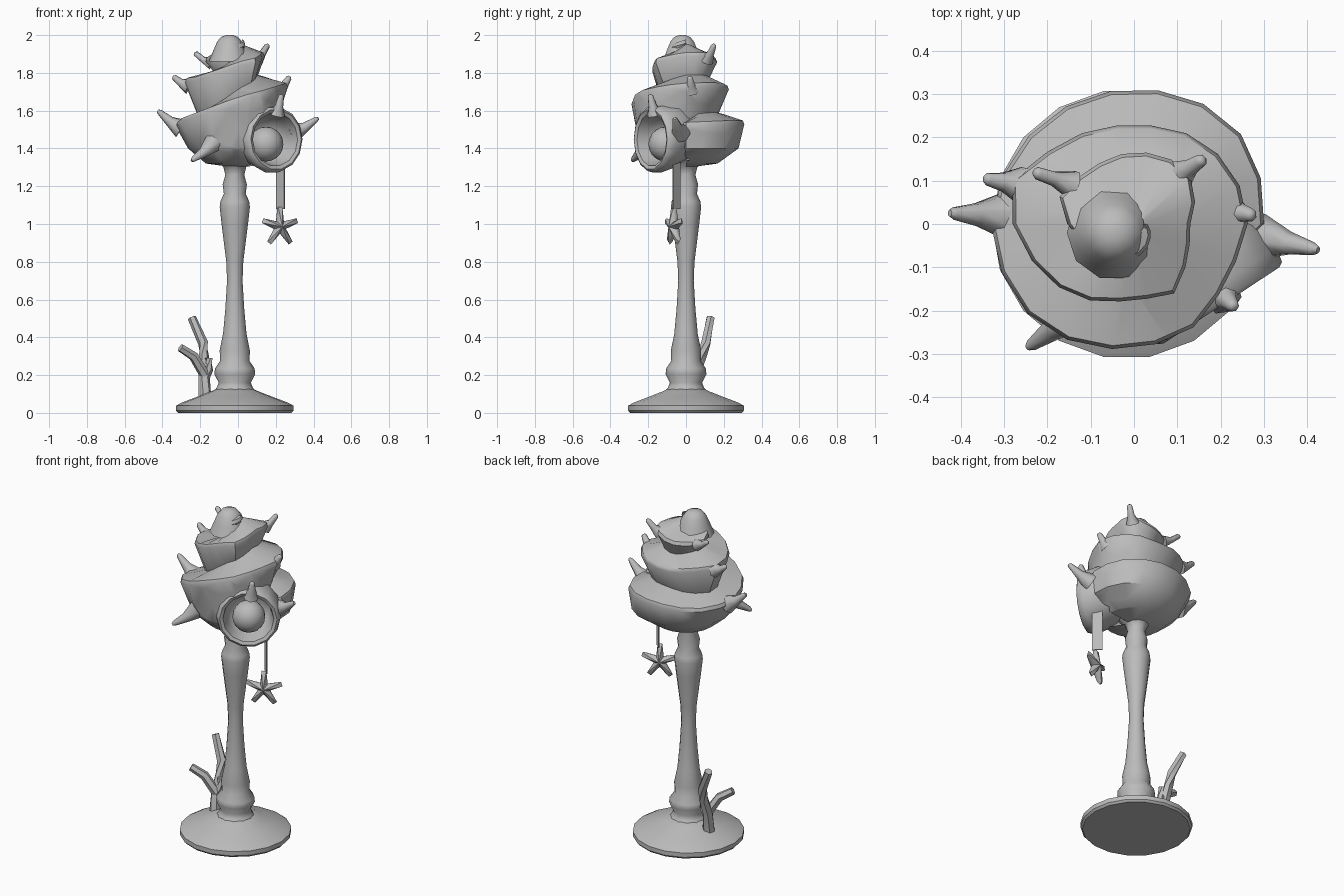
import bpy, bmesh, math
from mathutils import Vector, Matrix

if "Cube" in bpy.data.objects:
    bpy.data.objects.remove(bpy.data.objects["Cube"])

grey = bpy.data.materials.new("grey")
grey.diffuse_color = (0.5, 0.5, 0.5, 1)
grey.use_nodes = True
grey.node_tree.nodes["Principled BSDF"].inputs["Base Color"].default_value = grey.diffuse_color


def finish(name, bm, angle=40):
    bmesh.ops.remove_doubles(bm, verts=bm.verts, dist=0.0005)
    bmesh.ops.recalc_face_normals(bm, faces=bm.faces)
    me = bpy.data.meshes.new(name)
    bm.to_mesh(me)
    bm.free()
    me.materials.append(grey)
    ob = bpy.data.objects.new(name, me)
    bpy.context.collection.objects.link(ob)
    bpy.ops.object.select_all(action='DESELECT')
    ob.select_set(True)
    bpy.context.view_layer.objects.active = ob
    bpy.ops.object.shade_smooth_by_angle(angle=math.radians(angle))
    return ob


def loft(bm, rings, closed=True, caps=False):
    vs = [[bm.verts.new(p) for p in r] for r in rings]
    n = len(vs[0])
    for a, b in zip(vs, vs[1:]):
        for i in range(n if closed else n - 1):
            j = (i + 1) % n
            bm.faces.new((a[i], a[j], b[j], b[i]))
    if caps:
        bm.faces.new(vs[0])
        bm.faces.new(vs[-1])


def ring(c, axis, r, n, squash=1.0):
    rot = Vector(axis).to_track_quat('Z', 'Y').to_matrix()
    return [Vector(c) + rot @ Vector((r * math.cos(i * math.tau / n),
            r * squash * math.sin(i * math.tau / n), 0)) for i in range(n)]


def tube(bm, pts, radii, n=6):
    pts = [Vector(p) for p in pts]
    rings = []
    for i, p in enumerate(pts):
        d = pts[min(i + 1, len(pts) - 1)] - pts[max(i - 1, 0)]
        rings.append(ring(p, d, radii[i], n))
    loft(bm, rings, caps=True)


def lathe(name, profile, n, centre=(0, 0), angle=40):
    bm = bmesh.new()
    loft(bm, [ring((centre[0], centre[1], z), (0, 0, 1), r, n) for r, z in profile], caps=True)
    return finish(name, bm, angle)


# Round foot and turned post
lathe("base", [(.30, 0), (.311, .012), (.311, .038), (.28, .055), (.2, .085), (.13, .112), (.09, .13)],
      18, (-.017, 0))
lathe("post", [(.12, .1), (.095, .135), (.085, .16), (.108, .205), (.105, .235), (.078, .275),
               (.08, .33), (.062, .42), (.05, .55), (.041, .7), (.045, .8), (.07, 1.0), (.08, 1.09),
               (.076, 1.12), (.058, 1.16), (.064, 1.21), (.05, 1.26), (.06, 1.3), (.1, 1.34)],
      12, (-.017, 0), 50)

# Shell ridge: angle, radius, height along the spiral
RIDGE = [(-40, .18, 1.5), (0, .30, 1.53), (45, .325, 1.54), (90, .31, 1.54), (135, .315, 1.52),
         (180, .33, 1.53), (225, .32, 1.58), (270, .285, 1.665), (300, .275, 1.70), (330, .245, 1.725),
         (365, .265, 1.74), (405, .25, 1.74), (450, .225, 1.72), (495, .25, 1.74), (523, .305, 1.76),
         (560, .25, 1.77), (590, .215, 1.80), (630, .17, 1.85), (660, .185, 1.87), (690, .14, 1.89),
         (720, .13, 1.90), (765, .175, 1.90), (810, .165, 1.86), (855, .16, 1.86), (875, .19, 1.87),
         (920, .125, 1.90), (960, .095, 1.93), (990, .08, 1.945), (1040, .05, 1.96), (1080, .03, 1.97)]


def ridge(t):
    t = max(-40, min(1080, t))
    for a, b in zip(RIDGE, RIDGE[1:]):
        if t <= b[0]:
            k = (t - a[0]) / (b[0] - a[0])
            return a[1] + (b[1] - a[1]) * k, a[2] + (b[2] - a[2]) * k


def wall_foot(t):
    r, z = ridge(t)
    upper = Vector((r * .76, min(ridge(t - 360)[1] + .05, 1.97)))
    side = .5 + .5 * math.cos(math.radians(t - 190))
    keel = Vector((r * (.95 - .15 * side), 1.40))
    w = max(0, min(1, (t - 320) / 50))
    return keel.lerp(upper, w), w


# Mouth axis, pointing out of the shell
OUT = Vector((.55, -.835, 0)).normalized()
MOUTH = Vector((.195, -.178, 1.448))

bm = bmesh.new()
sections = []
for t in range(-40, 1081, 20):
    r, z = ridge(t)
    foot, w = wall_foot(t)
    shelf = wall_foot(t + 360)[0]
    under = Vector((.17, 1.32)).lerp(Vector((foot.x * .5, foot.y)), w)
    sec = [shelf, (r - .008, z + .008), (r, z - .012), foot, under, (.02, under[1] - .02 * (1 - w))]
    a = math.radians(t)
    sections.append([(p[0] * math.cos(a), p[0] * math.sin(a), p[1]) for p in sec])
loft(bm, sections, closed=False)
# Cut the mouth hole with a ring of planes
side_v = Vector((0, 0, 1)).cross(OUT)
for i in range(12):
    a = i * math.tau / 12
    n = side_v * math.cos(a) + Vector((0, 0, math.sin(a)))
    fs = [f for f in bm.faces if min((v.co - MOUTH).length for v in f.verts) < .3
          and f.calc_center_median().dot(OUT) > 0]
    geom = list({x for f in fs for x in list(f.verts) + list(f.edges)}) + fs
    bmesh.ops.bisect_plane(bm, geom=geom, plane_co=MOUTH + n * .148, plane_no=n)
gone = []
for f in bm.faces:
    d = f.calc_center_median() - MOUTH
    if d.dot(OUT) > -.22 and (d - OUT * d.dot(OUT)).length < .15:
        gone.append(f)
bmesh.ops.delete(bm, geom=gone, context='FACES')
finish("shell", bm, 45)

# Flared mouth: outer skirt, rolled lip, inner bowl
bm = bmesh.new()
steps = [(-.2, .13), (-.1, .178), (-.03, .18), (.005, .172), (.012, .16), (.004, .142),
         (-.06, .128), (-.13, .115), (-.17, .07), (-.18, .002)]
loft(bm, [ring(MOUTH + OUT * d + Vector((0, 0, .02 if d < -.05 and r > .129 else 0)), OUT, r, 14)
          for d, r in steps])
finish("mouth", bm, 50)

# Lamp ball in the mouth
bm = bmesh.new()
bmesh.ops.create_uvsphere(bm, u_segments=16, v_segments=10, radius=.092,
                          matrix=Matrix.Translation(MOUTH - OUT * .085 + Vector((0, 0, -.025))))
finish("lamp_ball", bm, 60)

# Rounded shell tip
lathe("shell_tip", [(.11, 1.86), (.085, 1.92), (.066, 1.965), (.045, 1.99), (.018, 2.0)], 10, (-.045, -.02), 60)

# Shell spikes: base, tip, base radius
SPIKES = [((-.30, .02, 1.505), (-.425, .025, 1.60), .055), ((.29, -.03, 1.48), (.425, -.06, 1.56), .055),
          ((-.13, -.20, 1.43), (-.245, -.285, 1.335), .055), ((.205, -.165, 1.58), (.23, -.19, 1.685), .045),
          ((.22, .03, 1.71), (.275, .02, 1.78), .045), ((-.26, .09, 1.73), (-.345, .105, 1.78), .045),
          ((.10, .11, 1.87), (.16, .15, 1.95), .04), ((-.14, .09, 1.85), (-.23, .12, 1.905), .035)]
bm = bmesh.new()
for b, t, r in SPIKES:
    b, t = Vector(b), Vector(t)
    mid = b.lerp(t, .5) - Vector((0, 0, .008))
    tube(bm, [b, mid, b.lerp(t, .92), t], [r, r * .5, .015, .008], 7)
finish("shell_spikes", bm, 60)

# Hanging ribbon
bm = bmesh.new()
m = (Matrix.Translation((.225, -.05, 1.21)) @ Matrix.Rotation(math.radians(-42), 4, 'Z')
     @ Matrix.Diagonal((.058, .006, .26, 1)))
bmesh.ops.create_cube(bm, size=1, matrix=m)
finish("ribbon", bm)

# Starfish pendant: outline raised to a thick middle on both sides
bm = bmesh.new()
place = Matrix.Translation((.222, -.065, .985)) @ Matrix.Rotation(math.radians(24), 4, 'Z')
outline = []
for i in range(5):
    for off, r in ((-36, .036), (-7, .107), (7, .107)):
        a = math.radians(90 + 72 * i + off)
        outline.append((r * math.cos(a), r * math.sin(a)))
rims = [[place @ Vector((x * s, y, z * s)) for x, z in outline]
        for s, y in ((.02, -.03), (.85, -.012), (1, 0), (.85, .012), (.02, .03))]
loft(bm, rims, caps=True)
finish("starfish", bm, 35)

# Branching coral on the foot
bm = bmesh.new()
tube(bm, [(-.175, .03, .07), (-.18, .045, .2), (-.18, .085, .30), (-.185, .105, .37), (-.245, .13, .505)],
     [.036, .03, .027, .027, .023])
tube(bm, [(-.175, .04, .2), (-.235, .01, .30), (-.305, -.02, .345)], [.028, .026, .022])
tube(bm, [(-.18, .04, .17), (-.155, .05, .23), (-.155, .055, .29)], [.024, .024, .02])
finish("coral", bm, 50)
